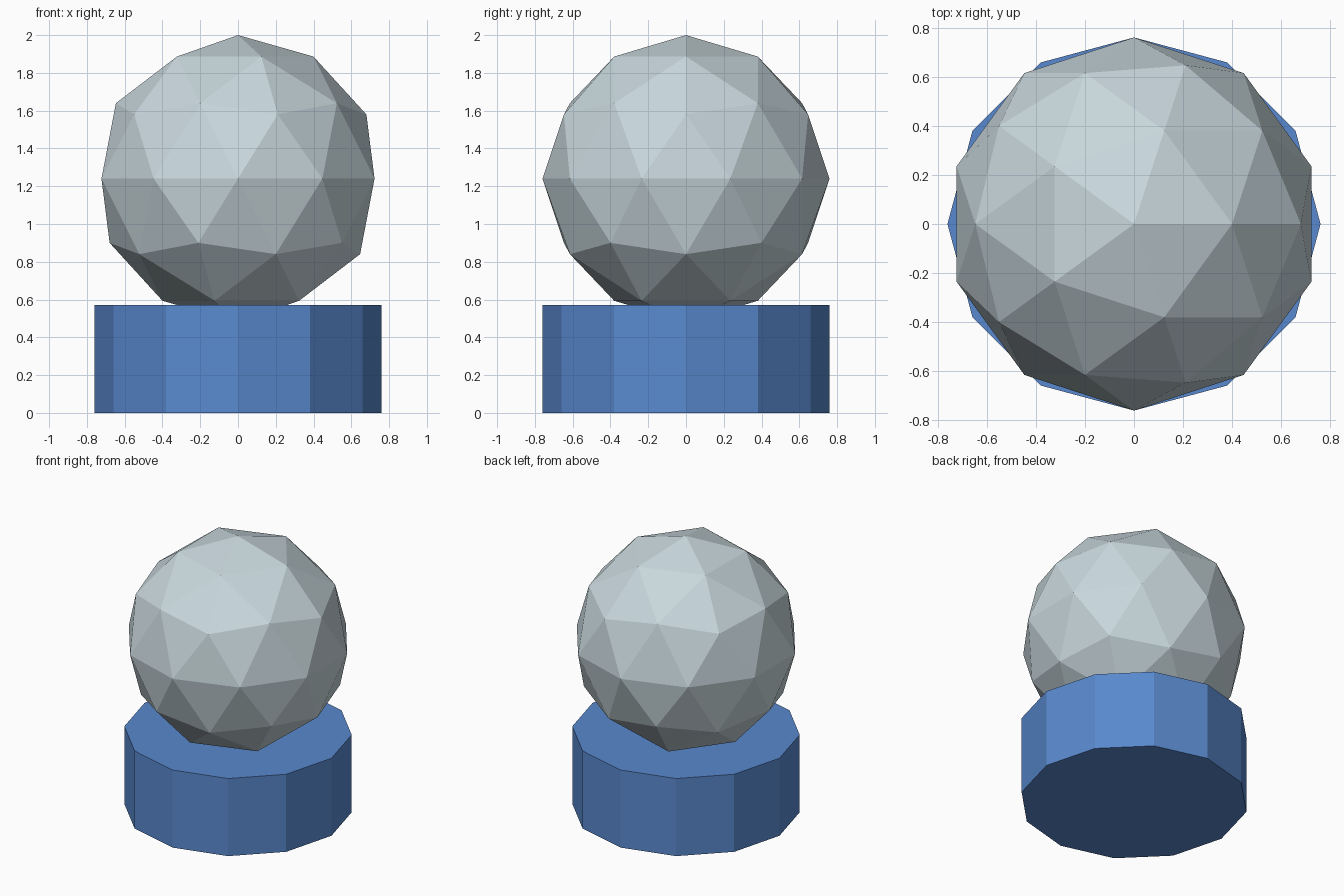
import bpy

if "Cube" in bpy.data.objects:
    bpy.data.objects.remove(bpy.data.objects["Cube"])

RADIUS = 0.76


def finish(name, material):
    obj = bpy.context.object
    obj.name = name
    obj.data.name = name
    obj.data.materials.append(material)
    return obj


def flat_colour(name, rgb):
    mat = bpy.data.materials.new(name)
    mat.diffuse_color = (*rgb, 1.0)
    mat.use_nodes = True
    mat.node_tree.nodes["Principled BSDF"].inputs["Base Color"].default_value = mat.diffuse_color
    return mat


blue = flat_colour("blue", (0.10, 0.25, 0.62))
pale_grey = flat_colour("pale_grey", (0.58, 0.68, 0.72))

# Twelve-sided drum base, standing on the ground
BASE_HEIGHT = 0.57
bpy.ops.mesh.primitive_cylinder_add(
    vertices=12, radius=RADIUS, depth=BASE_HEIGHT,
    location=(0, 0, BASE_HEIGHT / 2))
finish("base", blue)

# Faceted ball, sunk slightly into the base
bpy.ops.mesh.primitive_ico_sphere_add(
    subdivisions=2, radius=RADIUS, location=(0, 0, 2.0 - RADIUS))
finish("ball", pale_grey)
